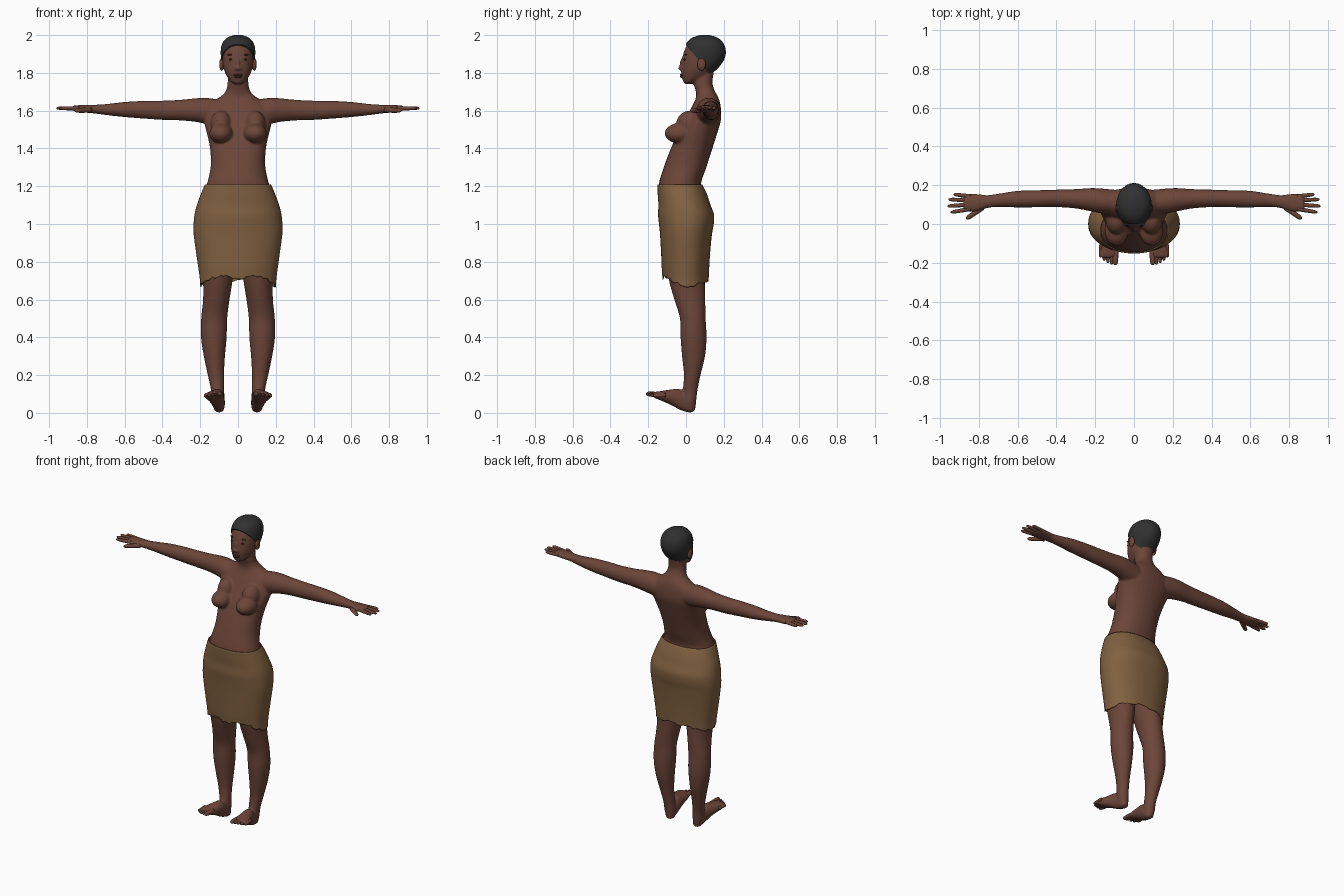
import bpy, bmesh, math, random
from mathutils import Matrix, Vector

random.seed(4)
if "Cube" in bpy.data.objects:
    bpy.data.objects.remove(bpy.data.objects["Cube"], do_unlink=True)


def material(name, color):
    mat = bpy.data.materials.new(name)
    mat.use_nodes = True
    mat.diffuse_color = (*color, 1)
    mat.node_tree.nodes["Principled BSDF"].inputs["Base Color"].default_value = (*color, 1)
    return mat


SKIN = material("brown skin", (0.15, 0.06, 0.04))
LIP = material("dark lip", (0.10, 0.035, 0.027))
CLOTH = material("tan cloth", (0.22, 0.12, 0.052))
HAIR = material("black hair", (0.03, 0.03, 0.031))
EYE = material("dark eye", (0.02, 0.014, 0.012))


def catmull(points, steps):
    """Smoothly resample a list of number tuples."""
    pts = [points[0]] + list(points) + [points[-1]]
    out = []
    for a, b, c, d in zip(pts, pts[1:], pts[2:], pts[3:]):
        for k in range(steps):
            t = k / steps
            out.append([q + t / 2 * (r - p + t * (2*p - 5*q + 4*r - s + t * (3*(q - r) + s - p)))
                        for p, q, r, s in zip(a, b, c, d)])
    return out + [list(points[-1])]


def loft(bm, stations, axis="z", side=1, n=32, steps=4, power=1.0, caps=True):
    """Skin ellipses given as (position, centre a, radius a, centre b, radius b)."""
    def bend(v):
        return math.copysign(abs(v) ** power, v)
    rings = []
    for t, ca, ra, cb, rb in catmull(stations, steps):
        ring = []
        for i in range(n):
            ang = math.tau * i / n
            a, b = ca + ra * bend(math.cos(ang)), cb + rb * bend(math.sin(ang))
            x, y, z = {"x": (t, a, b), "y": (a, t, b), "z": (a, b, t)}[axis]
            ring.append(bm.verts.new((side * x, y, z)))
        rings.append(ring)
    for low, high in zip(rings, rings[1:]):
        for i in range(n):
            j = (i + 1) % n
            bm.faces.new((low[i], low[j], high[j], high[i]))
    if caps:
        bm.faces.new(rings[0])
        bm.faces.new(rings[-1])


def centred(rows):
    return [(z, 0, w, cy, d) for z, w, cy, d in rows]


def ellipsoid(bm, centre, radii):
    bmesh.ops.create_uvsphere(bm, u_segments=24, v_segments=16, radius=1,
                              matrix=Matrix.Translation(centre) @ Matrix.Diagonal((*radii, 1)))


def digit(bm, start, end, radius):
    """Rounded finger or toe between two points."""
    start, end = Vector(start), Vector(end)
    span = end - start
    turn = span.to_track_quat("Z", "Y")
    old = set(bm.verts)
    size = span.length
    loft(bm, [(0, 0, radius, 0, radius), (size * 0.6, 0, radius * 0.92, 0, radius * 0.92),
              (size * 0.9, 0, radius * 0.75, 0, radius * 0.7),
              (size, 0, radius * 0.2, 0, radius * 0.2)], n=12, steps=3)
    for v in bm.verts:
        if v not in old:
            v.co = start + turn @ v.co


def finish(bm, name, mat):
    bmesh.ops.recalc_face_normals(bm, faces=bm.faces[:])
    for f in bm.faces:
        f.smooth = True
    mesh = bpy.data.meshes.new(name)
    bm.to_mesh(mesh)
    bm.free()
    mesh.materials.append(mat)
    obj = bpy.data.objects.new(name, mesh)
    bpy.context.collection.objects.link(obj)
    return obj


# Profiles
torso = centred([
    (.86, .17, 0, .1), (1, .21, 0, .125), (1.1, .2, -.007, .123), (1.2, .168, -.033, .112),
    (1.3, .145, -.005, .113), (1.4, .148, .03, .11), (1.48, .165, .06, .105),
    (1.55, .18, .09, .095), (1.61, .17, .105, .08), (1.65, .13, .112, .066),
    (1.68, .085, .11, .056), (1.71, .062, .1, .05), (1.75, .055, .09, .05), (1.82, .05, .1, .05)])
arm = [
    (.08, .115, .06, 1.585, .07), (.16, .118, .064, 1.597, .07), (.22, .125, .06, 1.603, .063),
    (.3, .13, .05, 1.603, .055), (.4, .132, .045, 1.602, .051), (.5, .13, .044, 1.605, .047),
    (.6, .128, .043, 1.606, .04), (.7, .122, .034, 1.606, .029), (.76, .115, .034, 1.608, .023),
    (.81, .11, .046, 1.61, .02), (.86, .11, .045, 1.612, .016), (.88, .11, .036, 1.612, .01)]
leg = [
    (.95, .1, .095, 0, .112), (.8, .108, .088, 0, .105), (.7, .107, .078, .005, .095),
    (.6, .115, .07, .02, .082), (.5, .126, .069, .036, .068), (.4, .128, .068, .04, .069),
    (.3, .125, .056, .04, .061), (.2, .117, .043, .033, .044), (.12, .108, .035, .022, .039),
    (.06, .104, .034, .018, .036), (.01, .1, .024, .024, .024)]
foot = [
    (.045, .1, .018, .03, .02), (.02, .1, .03, .038, .037), (-.03, .106, .036, .07, .055),
    (-.08, .115, .043, .083, .041), (-.13, .126, .051, .09, .026), (-.165, .13, .048, .095, .016),
    (-.175, .13, .04, .095, .01)]
head = centred([
    (1.742, .02, .012, .02), (1.755, .04, .02, .035), (1.78, .058, .045, .068),
    (1.81, .072, .06, .086), (1.84, .08, .076, .1), (1.88, .085, .09, .11), (1.92, .086, .098, .106),
    (1.955, .077, .1, .091), (1.98, .054, .1, .064), (1.993, .02, .1, .025)])
skirt_rows = centred([
    (1.21, .175, -.033, .119), (1.16, .196, -.02, .13), (1.1, .218, -.008, .138),
    (1.05, .23, 0, .148), (1, .235, .002, .145), (.95, .235, 0, .138), (.85, .222, -.002, .13),
    (.75, .205, -.003, .125), (.7, .2, -.002, .122)])

# Body: overlapping forms fused into one smooth skin
bm = bmesh.new()
loft(bm, torso, power=.92)
loft(bm, head)
ellipsoid(bm, (0, -.02, 1.845), (.011, .014, .034))
ellipsoid(bm, (0, -.027, 1.825), (.014, .016, .012))
for s in (1, -1):
    loft(bm, arm, "x", s)
    loft(bm, leg, "z", s)
    loft(bm, foot, "y", s)
    ellipsoid(bm, (s * .09, -.035, 1.48), (.062, .078, .053))
    ellipsoid(bm, (s * .09, .02, 1.53), (.056, .072, .07))
    ellipsoid(bm, (s * .014, -.02, 1.822), (.011, .013, .01))
body = finish(bm, "body", SKIN)
remesh = body.modifiers.new("fuse", "REMESH")
remesh.mode = "VOXEL"
remesh.voxel_size = 0.0065
remesh.use_smooth_shade = True
soften = body.modifiers.new("soften", "SMOOTH")
soften.factor = 0.5
soften.iterations = 6

# Fingers and toes
fingers, toes, ears = bmesh.new(), bmesh.new(), bmesh.new()
for s in (1, -1):
    for x0, y0, x1, y1 in ((.84, .078, .945, .06), (.85, .1, .962, .092),
                           (.85, .122, .957, .127), (.84, .142, .93, .153)):
        digit(fingers, (s * x0, y0, 1.612), (s * x1, y1, 1.613), .011)
    digit(fingers, (s * .78, .085, 1.604), (s * .865, .026, 1.6), .014)
    for i in range(5):
        x = .093 + .019 * i
        digit(toes, (s * x, -.13 + .006 * i, .094),
              (s * (x + .004), -.212 + .0025 * i * i, .102 - .003 * i), .015 if i == 0 else .0105)
    ellipsoid(ears, (s * .086, .082, 1.845), (.013, .022, .034))
finish(fingers, "fingers", SKIN)
finish(toes, "toes", SKIN)
finish(ears, "ears", SKIN)

# Short hair: slightly larger head shape cut along the hairline
bm = bmesh.new()
loft(bm, head, n=48)
pivot = Vector((0, .1, 1.88))
for v in bm.verts:
    v.co = pivot + (v.co - pivot) * 1.06
for point, normal in (((0, 0, 1.95), (0, 1, .8)), ((0, 0, 1.782), (0, 0, 1))):
    bmesh.ops.bisect_plane(bm, geom=bm.verts[:] + bm.edges[:] + bm.faces[:],
                           plane_co=point, plane_no=normal, clear_inner=True)
    rim = [e for e in bm.edges if e.is_boundary]
    bmesh.ops.holes_fill(bm, edges=rim, sides=0)
hair = finish(bm, "hair", HAIR)

# Face details
eyes, brows, lips = bmesh.new(), bmesh.new(), bmesh.new()
for s in (1, -1):
    ellipsoid(eyes, (s * .035, -.007, 1.871), (.014, .006, .006))
    ellipsoid(brows, (s * .036, -.001, 1.896), (.021, .007, .004))
ellipsoid(lips, (0, -.02, 1.79), (.025, .012, .006))
ellipsoid(lips, (0, -.02, 1.78), (.022, .012, .007))
finish(eyes, "eyes", EYE)
finish(brows, "eyebrows", HAIR)
finish(lips, "lips", LIP)

# Wrapped skirt with a ragged hem
bm = bmesh.new()
count = 72
loft(bm, skirt_rows, n=count, power=.9, caps=False)
hem = []
for i in range(count):
    ang = math.tau * i / count
    front = max(0, -math.sin(ang))
    hem.append(.7 - .03 * abs(math.cos(ang)) ** 3 + .03 * front - .025 * front ** 60
               + random.uniform(-.008, .008))
for i, v in enumerate(list(bm.verts)):
    if v.co.z < .85:
        v.co.z = .85 - (.85 - v.co.z) * (.85 - hem[i % count]) / .15
skirt = finish(bm, "skirt", CLOTH)
thick = skirt.modifiers.new("cloth thickness", "SOLIDIFY")
thick.thickness = 0.005

# Keep hard rims crisp on the cut pieces
for obj in (hair, skirt):
    bpy.ops.object.select_all(action="DESELECT")
    obj.select_set(True)
    bpy.context.view_layer.objects.active = obj
    bpy.ops.object.shade_smooth_by_angle(angle=math.radians(50))
